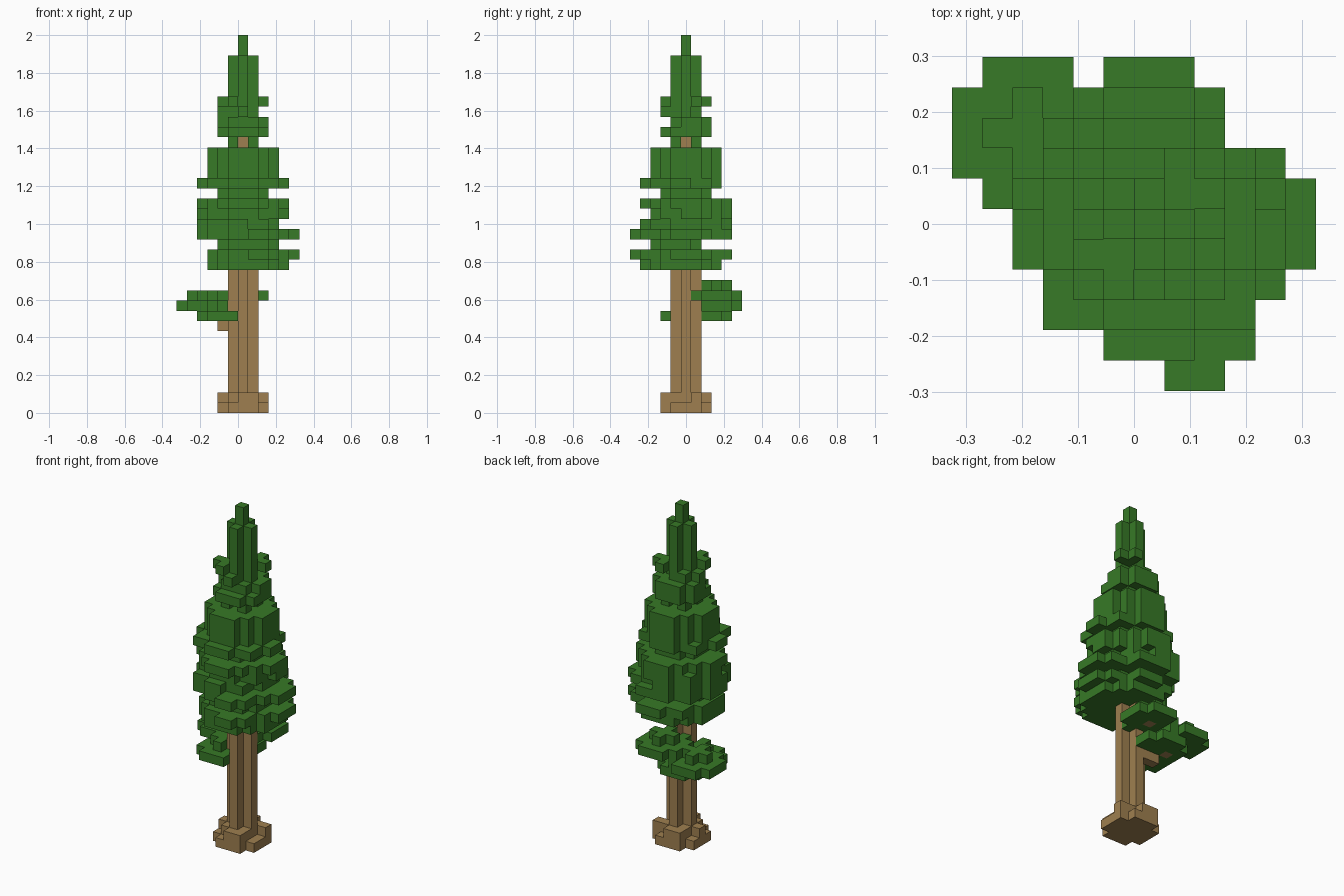
import bpy, bmesh
from mathutils import Vector

V = 2 / 37  # edge of one cube

if "Cube" in bpy.data.objects:
    bpy.data.objects.remove(bpy.data.objects["Cube"], do_unlink=True)


def material(name, rgb):
    m = bpy.data.materials.new(name)
    m.use_nodes = True
    m.diffuse_color = (*rgb, 1)
    bsdf = next(n for n in m.node_tree.nodes if n.type == 'BSDF_PRINCIPLED')
    bsdf.inputs["Base Color"].default_value = (*rgb, 1)
    return m


bark = material("bark brown", (0.345, 0.213, 0.08))
leaf = material("leaf green", (0.038, 0.192, 0.02))

cells = {}  # (x, y, layer) -> part name; the first part placed keeps the cube


def put(part, layer, spots):
    for x, y in spots:
        cells.setdefault((x, y, layer), part)


def oval(x0, x1, y0, y1, limit=1):
    """Stepped oval filling the given inclusive cell range."""
    cx, cy = (x0 + x1) / 2, (y0 + y1) / 2
    rx, ry = (x1 - x0 + 1) / 2, (y1 - y0 + 1) / 2
    return [(x, y) for x in range(x0, x1 + 1) for y in range(y0, y1 + 1)
            if ((x - cx) / rx) ** 2 + ((y - cy) / ry) ** 2 <= limit]


def disc(x, y, r=2):
    return oval(x - r, x + r, y - r, y + r)


def plus(x, y):
    return [(x, y), (x + 1, y), (x - 1, y), (x, y + 1), (x, y - 1)]


# Trunk: cross-shaped, thinning to a single column inside the crown
for k in range(16):
    put("trunk", k, plus(0, 0))
for k in range(16, 28):
    put("trunk", k, [(0, 0)])

# Root flare, with lower steps around the rim
rim_low = {(2, -1), (2, 0), (-2, 1), (1, 2), (-2, -1), (-1, -2)}
put("root_flare", 0, disc(0, 0))
put("root_flare", 1, [c for c in disc(0, 0) if c not in rim_low])

# Bare wood of the low branches
put("branch_wood", 8, [(-1, 1), (-2, 1)])
put("branch_wood", 9, [(-3, 2)])
put("branch_wood", 11, [(0, 3)])

# Three low boughs, each a flat disc with a small cross on top
put("west_bough", 9, disc(-2, 0) + disc(-2, 2))
put("west_bough", 10, plus(-2, 0))
put("north_west_bough", 10, disc(-4, 3))
put("north_west_bough", 11, plus(-4, 3))
put("north_bough", 11, disc(0, 3))
put("north_bough", 12, plus(0, 3))

# Crown: stacked ovals (x range, y range) from layer 14 up, kept in an outline;
# the upper ones are cut closer at the diagonals
outline = {4: (-1, 2), 3: (-3, 2), 2: (-4, 4), 1: (-4, 5), 0: (-4, 5),
           -1: (-4, 5), -2: (-3, 4), -3: (-3, 3), -4: (-1, 3), -5: (1, 2)}
crown = [(-3, 4, -4, 3), (-3, 5, -5, 4), (-2, 3, -3, 1), (-4, 5, -5, 4),
         (-4, 3, -4, 4), (-4, 4, -3, 4), (-4, 4, -4, 4), (-2, 2, -2, 2),
         (-4, 4, -4, 3), (-3, 3, -3, 3), (-3, 3, -3, 3), (-3, 3, -3, 3)]
for k, box in enumerate(crown, 14):
    put("crown", k, [(x, y) for x, y in oval(*box, 1 if k < 18 else 0.86)
                     if outline[y][0] <= x <= outline[y][1]])

# Spire: open neck, ragged collar, slim cross, single tip
put("spire", 26, [(x, y) for x in (-1, 1) for y in (-1, 1)])
put("spire", 27, disc(0, 0))
put("spire", 28, oval(-2, 2, -1, 2))
put("spire", 29, plus(0, 0) + [(0, -2), (-2, 0), (-1, 1)])
tuft = [(-1, -1), (-2, -1), (-1, -2)]
put("spire", 30, plus(0, 0) + tuft + [(-x, -y) for x, y in tuft])
for k in range(31, 35):
    put("spire", k, plus(0, 0))
for k in range(35, 37):
    put("spire", k, [(0, 0)])


def build(part):
    """Mesh only the exposed cube faces of one part."""
    bm = bmesh.new()
    for (x, y, k), name in cells.items():
        if name != part:
            continue
        centre = Vector((x + 0.5, y, k + 0.5)) * V
        for axis in range(3):
            for sign in (-1, 1):
                n = [0, 0, 0]
                n[axis] = sign
                if (x + n[0], y + n[1], k + n[2]) in cells:
                    continue
                n = Vector(n)
                u = Vector((n.y, n.z, n.x))
                w = n.cross(u)
                bm.faces.new([bm.verts.new(centre + (n + u * a + w * b) * V / 2)
                              for a, b in ((-1, -1), (1, -1), (1, 1), (-1, 1))])
    bmesh.ops.remove_doubles(bm, verts=bm.verts, dist=V / 100)
    mesh = bpy.data.meshes.new(part)
    bm.to_mesh(mesh)
    bm.free()
    woody = part in ("trunk", "root_flare", "branch_wood")
    mesh.materials.append(bark if woody else leaf)
    bpy.context.collection.objects.link(bpy.data.objects.new(part, mesh))


for part in dict.fromkeys(cells.values()):
    build(part)
